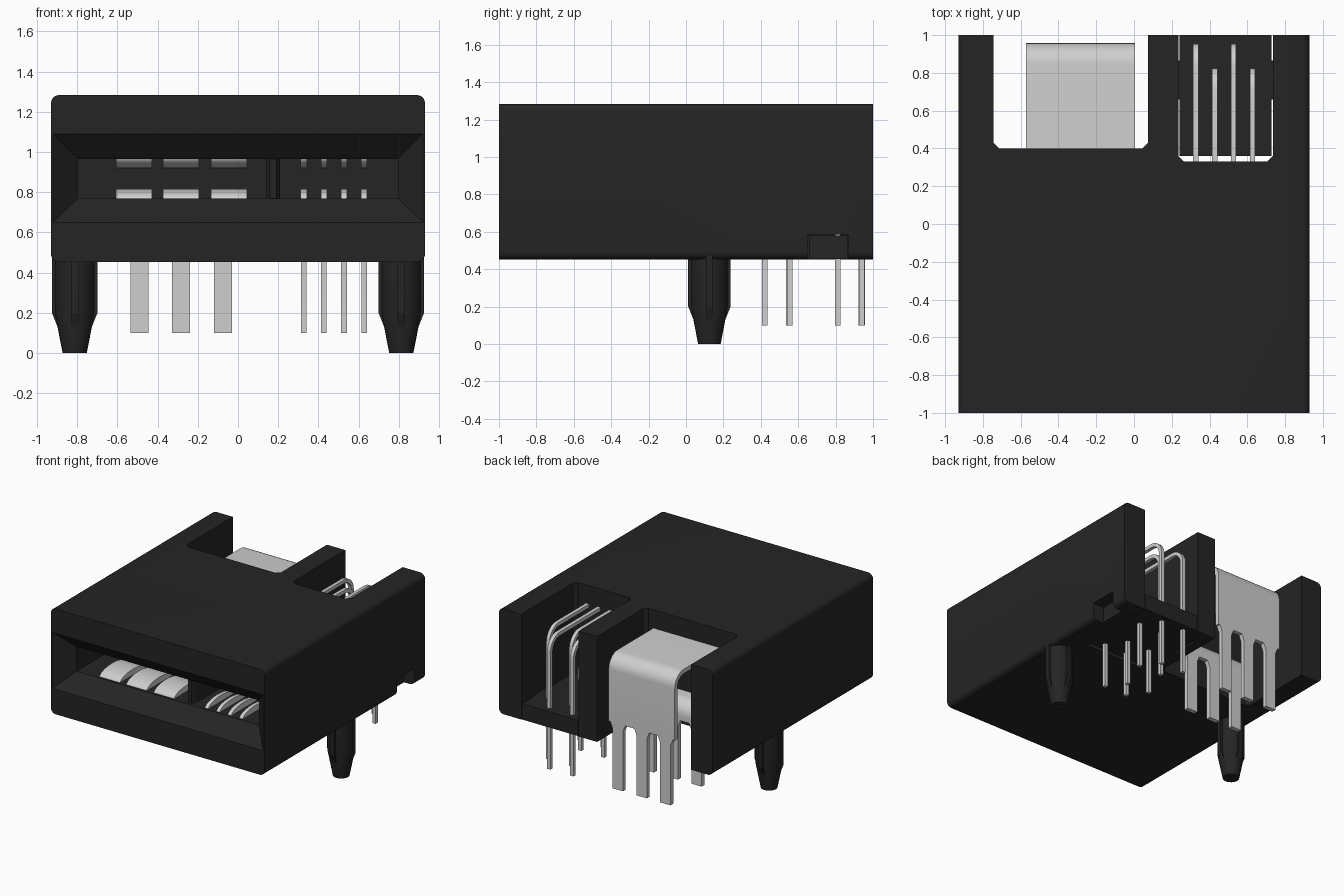
import bpy, bmesh, math

if "Cube" in bpy.data.objects:
    bpy.data.objects.remove(bpy.data.objects["Cube"])


def material(name, v):
    m = bpy.data.materials.new(name)
    m.diffuse_color = (v, v, v, 1)
    m.use_nodes = True
    m.node_tree.nodes["Principled BSDF"].inputs["Base Color"].default_value = m.diffuse_color
    return m


BLACK = material("black plastic", 0.018)
METAL = material("light grey metal", 0.62)


def finish(bm, name, mat):
    bmesh.ops.recalc_face_normals(bm, faces=bm.faces)
    me = bpy.data.meshes.new(name)
    bm.to_mesh(me)
    bm.free()
    me.materials.append(mat)
    ob = bpy.data.objects.new(name, me)
    bpy.context.collection.objects.link(ob)
    return ob


def loft(name, rings, mat=BLACK):
    """Join rings of equal point count and cap both ends."""
    bm = bmesh.new()
    vs = [[bm.verts.new(p) for p in r] for r in rings]
    n = len(vs[0])
    for a, b in zip(vs, vs[1:]):
        for i in range(n):
            j = (i + 1) % n
            bm.faces.new((a[i], a[j], b[j], b[i]))
    bm.faces.new(vs[0])
    bm.faces.new(vs[-1])
    return finish(bm, name, mat)


def prism(name, pts, axis, a, b, mat=BLACK):
    """Extrude a 2D outline along an axis; outline uses the other two axes in order."""
    def place(p, t):
        q = list(p)
        q.insert(axis, t)
        return q
    return loft(name, [[place(p, t) for p in pts] for t in (a, b)], mat)


def rect(x0, x1, y0, y1):
    return [(x0, y0), (x1, y0), (x1, y1), (x0, y1)]


def smooth(ob):
    bpy.ops.object.select_all(action='DESELECT')
    ob.select_set(True)
    bpy.context.view_layer.objects.active = ob
    bpy.ops.object.shade_smooth_by_angle(angle=math.radians(30))


def cut(ob, cutters):
    bpy.context.view_layer.objects.active = ob
    for c in cutters:
        c.hide_render = True
        m = ob.modifiers.new("cut", 'BOOLEAN')
        m.object, m.operation, m.solver = c, 'DIFFERENCE', 'EXACT'
        bpy.ops.object.modifier_apply(modifier=m.name)
        bpy.data.objects.remove(c)


# Housing: rounded rectangle drawn out from front to back
outline = []
for cx, cz, start in ((0.89, 1.243, 0), (-0.89, 1.243, 90), (-0.89, 0.493, 180), (0.89, 0.493, 270)):
    for k in range(6):
        t = math.radians(start + 18 * k)
        outline.append((cx + 0.04 * math.cos(t), cz + 0.04 * math.sin(t)))
housing = prism("housing", outline, 1, -1, 1)


def notch(x0, x1, y, c=0.03):
    pts = [(x0, 1.1), (x0, y + c), (x0 + c, y), (x1 - c, y), (x1, y + c), (x1, 1.1)]
    return prism("notch_cutter", pts, 2, 0.3, 1.5)


# Funnel mouth with card slot, two rear notches, side windows for the plate tabs
mouth = loft("mouth_cutter", [[(x, y, z) for x, z in rect(-h, h, z0, z1)] for y, h, z0, z1 in (
    (-1.1, 0.92, 0.65, 1.09), (-1.0, 0.92, 0.65, 1.09),
    (-0.875, 0.795, 0.77, 0.965), (0.0, 0.795, 0.77, 0.965))])
window = prism("window_cutter", rect(0.15, 1.1, 0.65, 0.87), 2, 0.3, 0.585)
cut(housing, [mouth, notch(-0.745, 0.075, 0.40), notch(0.235, 0.735, 0.33), window])
smooth(housing)

# Key rib inside the slot
prism("key_rib", [(0.14, 0.05), (0.14, -0.81), (0.158, -0.85), (0.192, -0.85), (0.21, -0.81), (0.21, 0.05)],
      2, 0.76, 0.975)

# Pin plate with locating tabs
prism("pin_plate", [(0.242, 0.36), (0.728, 0.36), (0.728, 0.66), (0.84, 0.66), (0.84, 0.865), (0.728, 0.865),
                    (0.728, 1.0), (0.242, 1.0), (0.242, 0.865), (0.165, 0.865), (0.165, 0.66), (0.242, 0.66)],
      2, 0.455, 0.58)

# Locating pegs with crush ribs
for s, side in ((-1, "left"), (1, "right")):
    rings = [[(s * 0.812 + r * math.cos(math.tau * i / 24), 0.125 + r * math.sin(math.tau * i / 24), z)
              for i in range(24)] for z, r in ((0, 0.06), (0.2, 0.099), (0.48, 0.099))]
    smooth(loft(side + "_peg", rings))
    rib = [(-0.113, 0.48), (-0.113, 0.2), (-0.085, 0.13), (0.085, 0.13), (0.113, 0.2), (0.113, 0.48)]
    prism(side + "_peg_rib_x", [(s * 0.812 + u, z) for u, z in rib], 1, 0.107, 0.143)
    prism(side + "_peg_rib_y", [(0.125 + u, z) for u, z in rib], 0, s * 0.812 - 0.018, s * 0.812 + 0.018)


def bent(name, x0, x1, y0, y1, ztop, zbot, r, t):
    """Strip running back from y0, bent down at y1."""
    def arc(rad):
        return [(y1 - r + rad * math.sin(a), ztop - r + rad * math.cos(a))
                for a in (math.pi / 2 * k / 8 for k in range(9))]
    pts = [(y0, ztop)] + arc(r) + [(y1, zbot), (y1 - t, zbot)] + arc(r - t)[::-1] + [(y0, ztop - t)]
    smooth(prism(name, pts, 0, x0, x1, METAL))


# Power sheets with three solder legs each
for name, y1, ztop, neck in (("upper", 0.957, 1.14, 0.62), ("lower", 0.57, 0.72, 0.57)):
    bent(name + "_power_sheet", -0.572, 0.004, 0.3, y1, ztop, neck + 0.02, 0.11, 0.035)
    pts = [(-0.572, neck + 0.02), (-0.572, neck)]
    for lx in (-0.49, -0.284, -0.075):
        pts += [(lx - 0.065, neck), (lx - 0.045, neck - 0.05), (lx - 0.045, 0.1),
                (lx + 0.045, 0.1), (lx + 0.045, neck - 0.05), (lx + 0.065, neck)]
    pts += [(0.004, neck), (0.004, neck + 0.02)]
    prism(name + "_power_legs", pts, 1, y1 - 0.035, y1, METAL)

# Signal pins, staggered in two rows above and two below
PINS = (0.327, 0.427, 0.527, 0.627)
for i, x in enumerate(PINS):
    for name, ys, ztop in (("upper", (0.955, 0.825), 1.14), ("lower", (0.57, 0.435), 0.72)):
        bent(f"{name}_signal_pin_{i + 1}", x - 0.014, x + 0.014, 0.25, ys[i % 2], ztop, 0.1,
             0.12 if name == "upper" else 0.08, 0.028)

# Bowed spring contacts on the floor and ceiling of the slot
springs = [(-0.517, 0.09), (-0.284, 0.09), (-0.045, 0.09)] + [(x, 0.015) for x in PINS]
for i, (x, h) in enumerate(springs):
    for name, base, d in (("lower", 0.765, 1), ("upper", 0.97, -1)):
        crown = [(-0.70 - 0.16 * math.cos(math.pi * k / 12), base + d * 0.053 * math.sin(math.pi * k / 12))
                 for k in range(13)]
        smooth(prism(f"{name}_spring_contact_{i + 1}", crown, 0, x - h, x + h, METAL))
